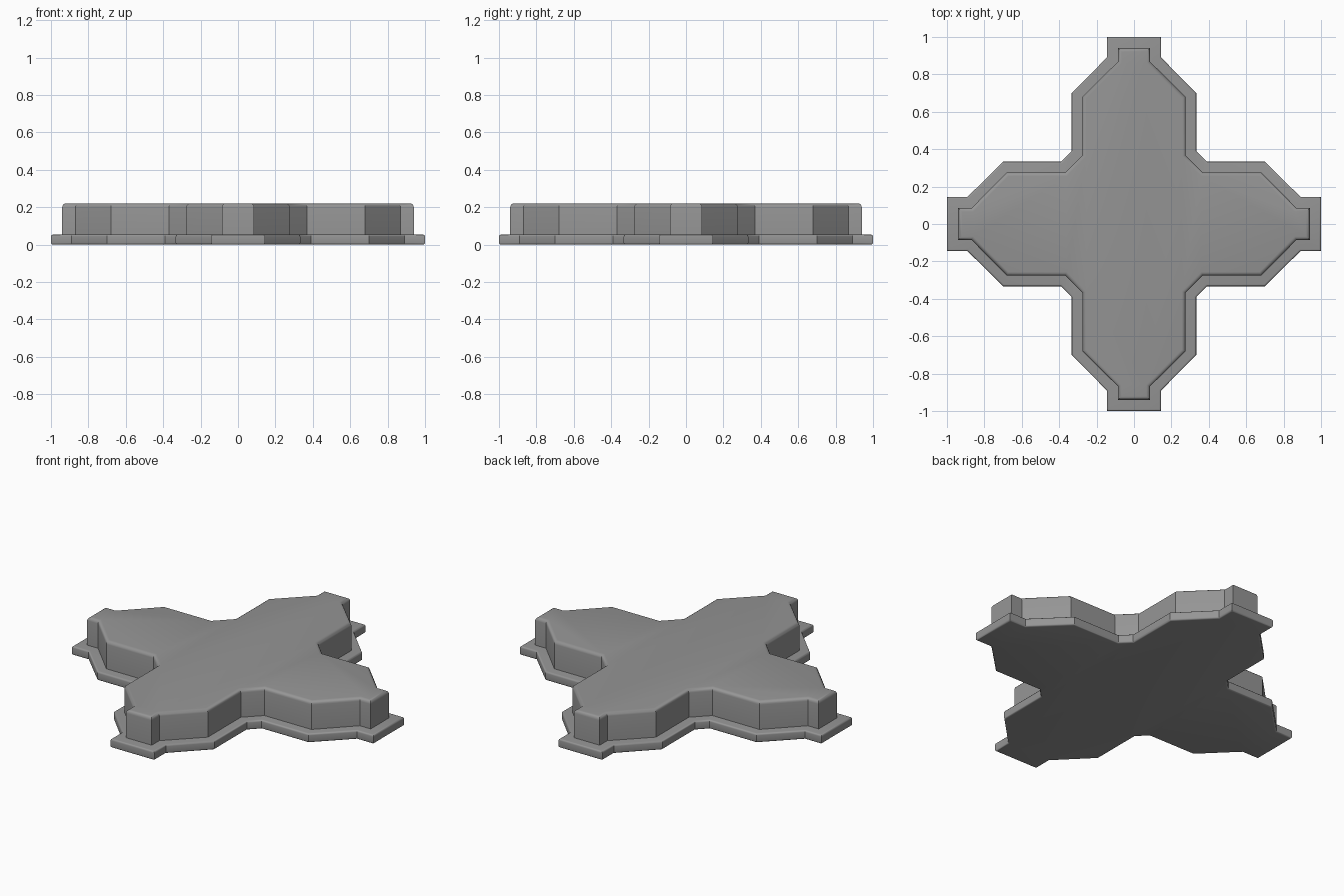
import bpy, bmesh

if "Cube" in bpy.data.objects:
    bpy.data.objects.remove(bpy.data.objects["Cube"])

grey = bpy.data.materials.new("plain_grey")
grey.diffuse_color = (0.3, 0.3, 0.3, 1)
grey.use_nodes = True
grey.node_tree.nodes["Principled BSDF"].inputs["Base Color"].default_value = grey.diffuse_color


def cross_outline(half):
    # mirror one side of an arm across the diagonal, then turn it four times
    quadrant = half + [(y, x) for x, y in reversed(half)]
    points = []
    for _ in range(4):
        points += quadrant
        quadrant = [(-y, x) for x, y in quadrant]
    return points


def slab(name, half, z0, z1, radius, round_bottom):
    bm = bmesh.new()
    face = bm.faces.new([bm.verts.new((x, y, z0)) for x, y in cross_outline(half)])
    top = bmesh.ops.extrude_face_region(bm, geom=[face], use_keep_orig=True)["geom"]
    for v in top:
        if isinstance(v, bmesh.types.BMVert):
            v.co.z = z1
    bmesh.ops.recalc_face_normals(bm, faces=bm.faces[:])
    # round the horizontal rims only
    levels = [z1] + ([z0] if round_bottom else [])
    rim = [e for e in bm.edges
           if any(all(abs(v.co.z - z) < 1e-5 for v in e.verts) for z in levels)]
    bmesh.ops.bevel(bm, geom=rim, offset=radius, segments=4, profile=0.5,
                    affect='EDGES', clamp_overlap=True)
    mesh = bpy.data.meshes.new(name)
    bm.to_mesh(mesh)
    bm.free()
    mesh.materials.append(grey)
    obj = bpy.data.objects.new(name, mesh)
    bpy.context.collection.objects.link(obj)
    bpy.context.view_layer.objects.active = obj
    obj.select_set(True)
    bpy.ops.object.shade_smooth_by_angle(angle=0.52)
    obj.select_set(False)


# thin flange below, thick cross block above
slab("base_flange", [(1, 0.145), (0.89, 0.145), (0.70, 0.333), (0.39, 0.333)],
     0, 0.053, 0.01, True)
slab("raised_block", [(0.94, 0.086), (0.868, 0.086), (0.68, 0.276), (0.368, 0.276)],
     0.04, 0.22, 0.02, False)
